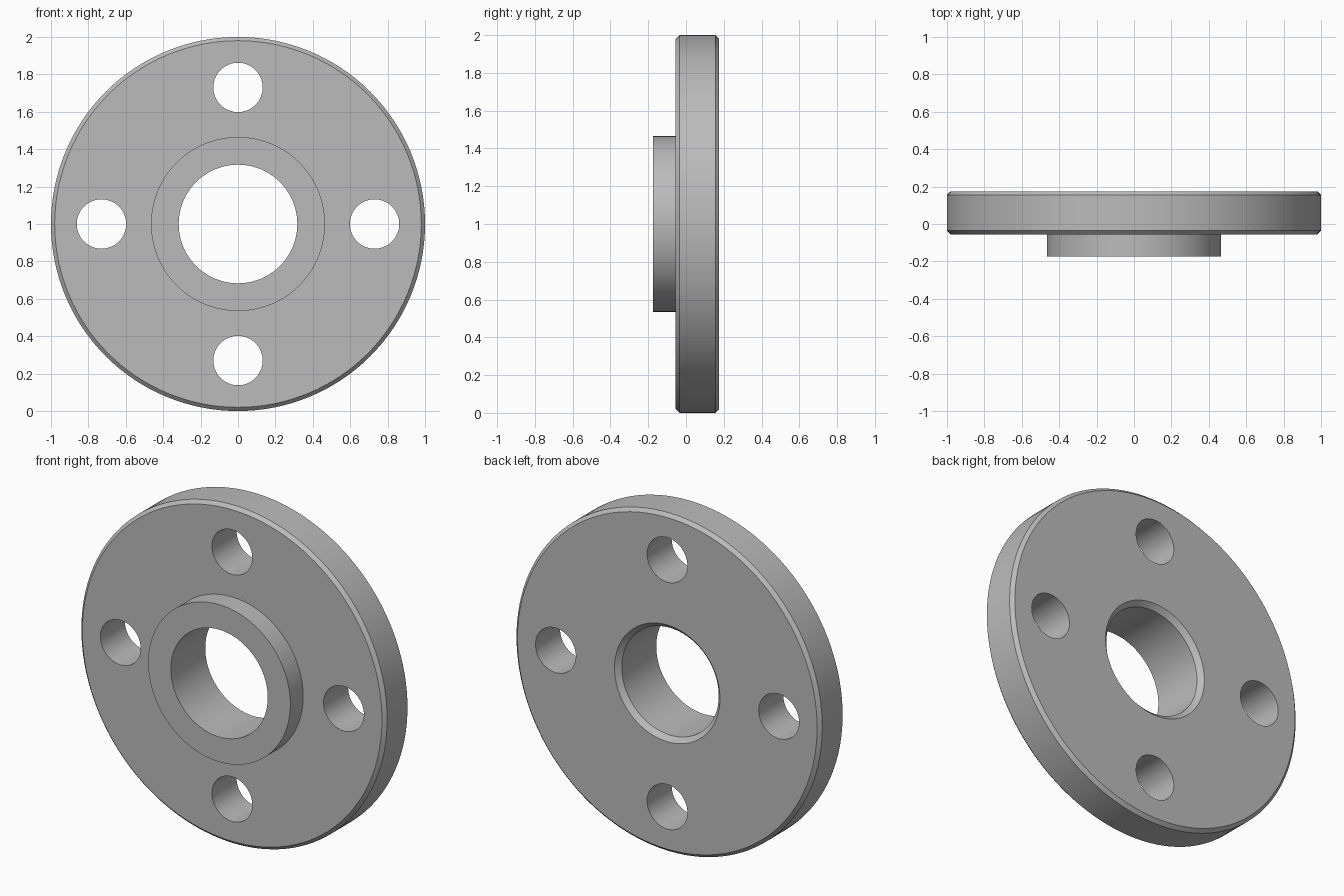
import bpy, bmesh, math
from mathutils import Matrix, Vector

cube = bpy.data.objects.get("Cube")
if cube:
    bpy.data.objects.remove(cube, do_unlink=True)

SEGMENTS = 128
CENTRE = Vector((0, 0, 1))

steel = bpy.data.materials.new("grey steel")
steel.use_nodes = True
colour = (0.5, 0.5, 0.5, 1)
steel.diffuse_color = colour
steel.node_tree.nodes["Principled BSDF"].inputs["Base Color"].default_value = colour


def make_object(name, bm):
    bmesh.ops.recalc_face_normals(bm, faces=bm.faces)
    mesh = bpy.data.meshes.new(name)
    bm.to_mesh(mesh)
    bm.free()
    mesh.materials.append(steel)
    obj = bpy.data.objects.new(name, mesh)
    bpy.context.collection.objects.link(obj)
    return obj


# Flange body: closed (radius, depth) section turned about the y axis
OUTER, HUB, BORE = 1.0, 0.465, 0.317
FRONT, FACE, BACK = -0.175, -0.055, 0.175
RIM, LIP = 0.02, 0.028
section = [(BORE, FRONT), (HUB, FRONT), (HUB, FACE), (OUTER - RIM, FACE),
           (OUTER, FACE + RIM), (OUTER, BACK - RIM), (OUTER - RIM, BACK),
           (BORE + LIP, BACK), (BORE, BACK - LIP)]
bm = bmesh.new()
verts = [bm.verts.new((r, y, 1)) for r, y in section]
edges = [bm.edges.new((a, b)) for a, b in zip(verts, verts[1:] + verts[:1])]
bmesh.ops.spin(bm, geom=verts + edges, cent=CENTRE, axis=(0, 1, 0),
               angle=math.tau, steps=SEGMENTS, use_merge=True)
bmesh.ops.remove_doubles(bm, verts=bm.verts, dist=0.0001)
flange = make_object("flange", bm)

# Four bolt holes, cut right through the disc
bm = bmesh.new()
for i in range(4):
    a = i * math.pi / 2
    spot = CENTRE + 0.73 * Vector((math.cos(a), 0, math.sin(a)))
    bmesh.ops.create_cone(bm, cap_ends=True, segments=64, radius1=0.132,
                          radius2=0.132, depth=1,
                          matrix=Matrix.Translation(spot) @ Matrix.Rotation(math.pi / 2, 4, "X"))
cutter = make_object("bolt_hole_cutter", bm)
cutter.hide_render = True

holes = flange.modifiers.new("bolt holes", "BOOLEAN")
holes.operation = "DIFFERENCE"
holes.solver = "EXACT"
holes.object = cutter
bpy.ops.object.select_all(action="DESELECT")
bpy.context.view_layer.objects.active = flange
flange.select_set(True)
bpy.ops.object.modifier_apply(modifier=holes.name)
bpy.data.objects.remove(cutter, do_unlink=True)
bpy.ops.object.shade_smooth_by_angle(angle=math.radians(30))
